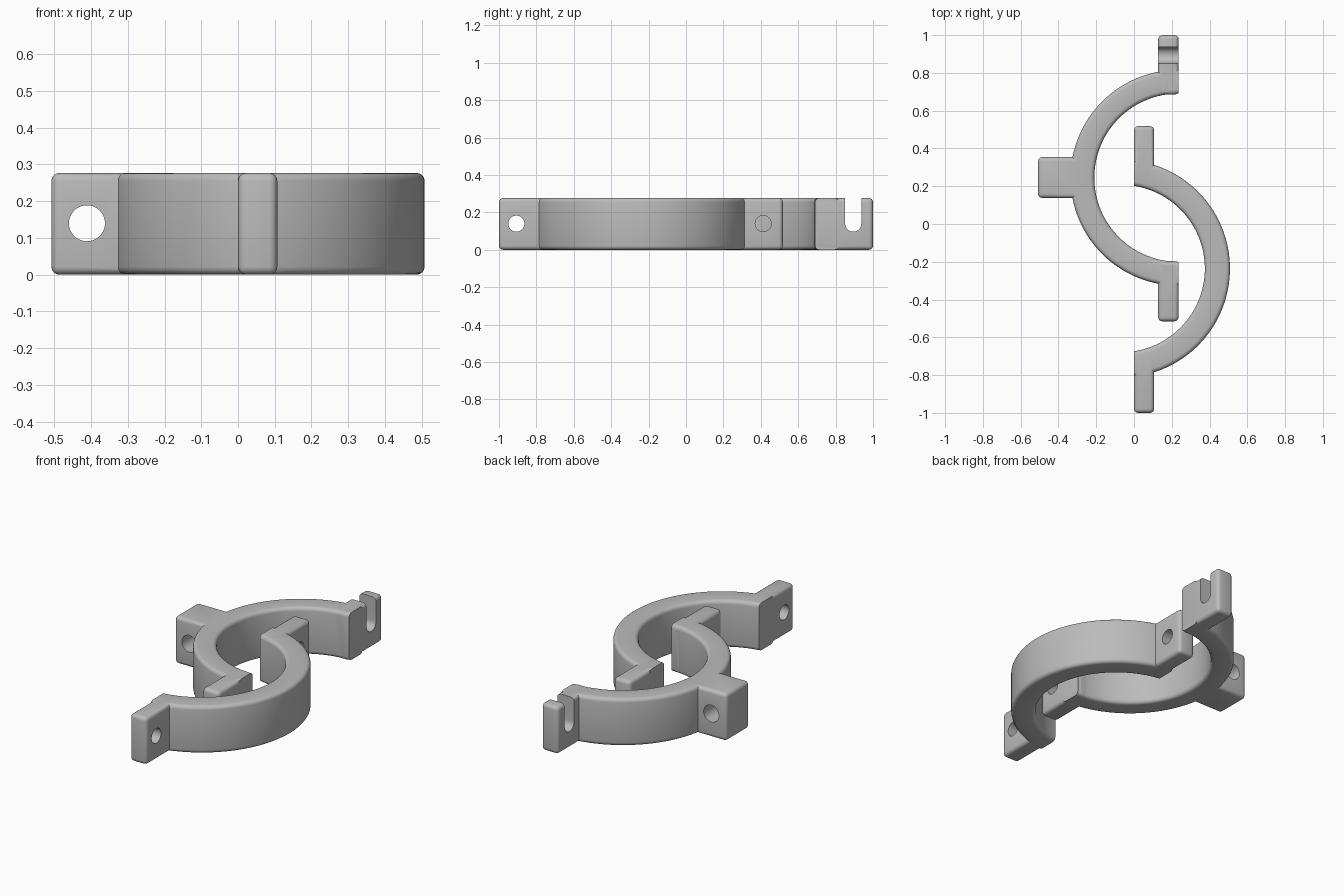
import bpy, bmesh
from math import acos, cos, sin, pi

if "Cube" in bpy.data.objects:
    bpy.data.objects.remove(bpy.data.objects["Cube"], do_unlink=True)

H = 0.277        # height of every part
EDGE = 0.022     # rounded edge radius
HOLE_Z = 0.14

grey = bpy.data.materials.new("plain_grey")
grey.use_nodes = True
grey.diffuse_color = (0.5, 0.5, 0.5, 1)
grey.node_tree.nodes["Principled BSDF"].inputs["Base Color"].default_value = (0.5, 0.5, 0.5, 1)


def finish(bm, name):
    bmesh.ops.recalc_face_normals(bm, faces=bm.faces)
    mesh = bpy.data.meshes.new(name)
    bm.to_mesh(mesh)
    bm.free()
    mesh.materials.append(grey)
    ob = bpy.data.objects.new(name, mesh)
    bpy.context.collection.objects.link(ob)
    return ob


def half_ring(name, cx, cy, r_in, r_out, side, cut, steps=64):
    """Rounded section swept around a centre, ended flat at distance cut from it."""
    section = []
    corners = [(r_out - EDGE, H - EDGE), (r_in + EDGE, H - EDGE),
               (r_in + EDGE, EDGE), (r_out - EDGE, EDGE)]
    for c, (r, z) in enumerate(corners):
        for k in range(5):
            a = (c + k / 4) * pi / 2
            section.append((r + EDGE * cos(a), z + EDGE * sin(a)))
    bm = bmesh.new()
    loops = []
    for i in range(steps + 1):
        t = 2 * i / steps - 1
        loops.append([bm.verts.new((cx + side * r * cos(t * acos(cut / r)),
                                    cy + r * sin(t * acos(cut / r)), z))
                      for r, z in section])
    n = len(section)
    for a, b in zip(loops, loops[1:]):
        for j in range(n):
            bm.faces.new((a[j], a[(j + 1) % n], b[(j + 1) % n], b[j]))
    bm.faces.new(loops[0])
    bm.faces.new(loops[-1])
    return finish(bm, name)


def block(name, x0, x1, y0, y1, z0=0, z1=H, edge=EDGE):
    bm = bmesh.new()
    bmesh.ops.create_cube(bm, size=1)
    for v in bm.verts:
        v.co = ((x0 + x1) / 2 + v.co.x * (x1 - x0),
                (y0 + y1) / 2 + v.co.y * (y1 - y0),
                (z0 + z1) / 2 + v.co.z * (z1 - z0))
    if edge:
        bmesh.ops.bevel(bm, geom=bm.edges[:], offset=edge, segments=4,
                        profile=0.5, affect='EDGES')
    return finish(bm, name)


def drill(x, y, radius, axis):
    bm = bmesh.new()
    bmesh.ops.create_cone(bm, cap_ends=True, segments=40, radius1=radius,
                          radius2=radius, depth=0.4)
    ob = finish(bm, "drill")
    ob.location = (x, y, HOLE_Z)
    ob.rotation_euler = (0, pi / 2, 0) if axis == 'X' else (pi / 2, 0, 0)
    return ob


def combine(base, others, operation):
    bpy.context.view_layer.objects.active = base
    for other in others:
        bpy.context.view_layer.update()
        mod = base.modifiers.new("join", 'BOOLEAN')
        mod.operation = operation
        mod.solver = 'EXACT'
        mod.object = other
        bpy.ops.object.modifier_apply(modifier=mod.name)
        bpy.data.objects.remove(other, do_unlink=True)


# Clamp half with the side lug and the slotted tab
slotted = half_ring("slotted_clamp_half", 0.235, 0.245, 0.445, 0.571, -1, 0)
combine(slotted, [block("slot_tab", 0.128, 0.236, 0.685, 1.0),
                  block("lower_tab", 0.128, 0.236, -0.515, -0.197),
                  block("side_lug", -0.508, -0.26, 0.138, 0.354)], 'UNION')
combine(slotted, [drill(0.18, 0.894, 0.043, 'X'),
                  block("slot_cutter", 0.05, 0.3, 0.851, 0.937, HOLE_Z, 0.4, 0),
                  drill(0.18, -0.415, 0.043, 'X'),
                  drill(-0.411, 0.246, 0.049, 'Y')], 'DIFFERENCE')

# Clamp half with the two drilled tabs
drilled = half_ring("drilled_clamp_half", -0.068, -0.236, 0.443, 0.576, 1, 0.068)
combine(drilled, [block("back_tab", 0, 0.107, 0.27, 0.518),
                  block("front_tab", 0, 0.107, -1.0, -0.745)], 'UNION')
combine(drilled, [drill(0.05, 0.413, 0.043, 'X'),
                  drill(0.05, -0.907, 0.043, 'X')], 'DIFFERENCE')

# Smooth shading with crisp cut edges
for ob in (slotted, drilled):
    bpy.ops.object.select_all(action='DESELECT')
    ob.select_set(True)
    bpy.context.view_layer.objects.active = ob
    bpy.ops.object.shade_smooth_by_angle(angle=pi / 6)
